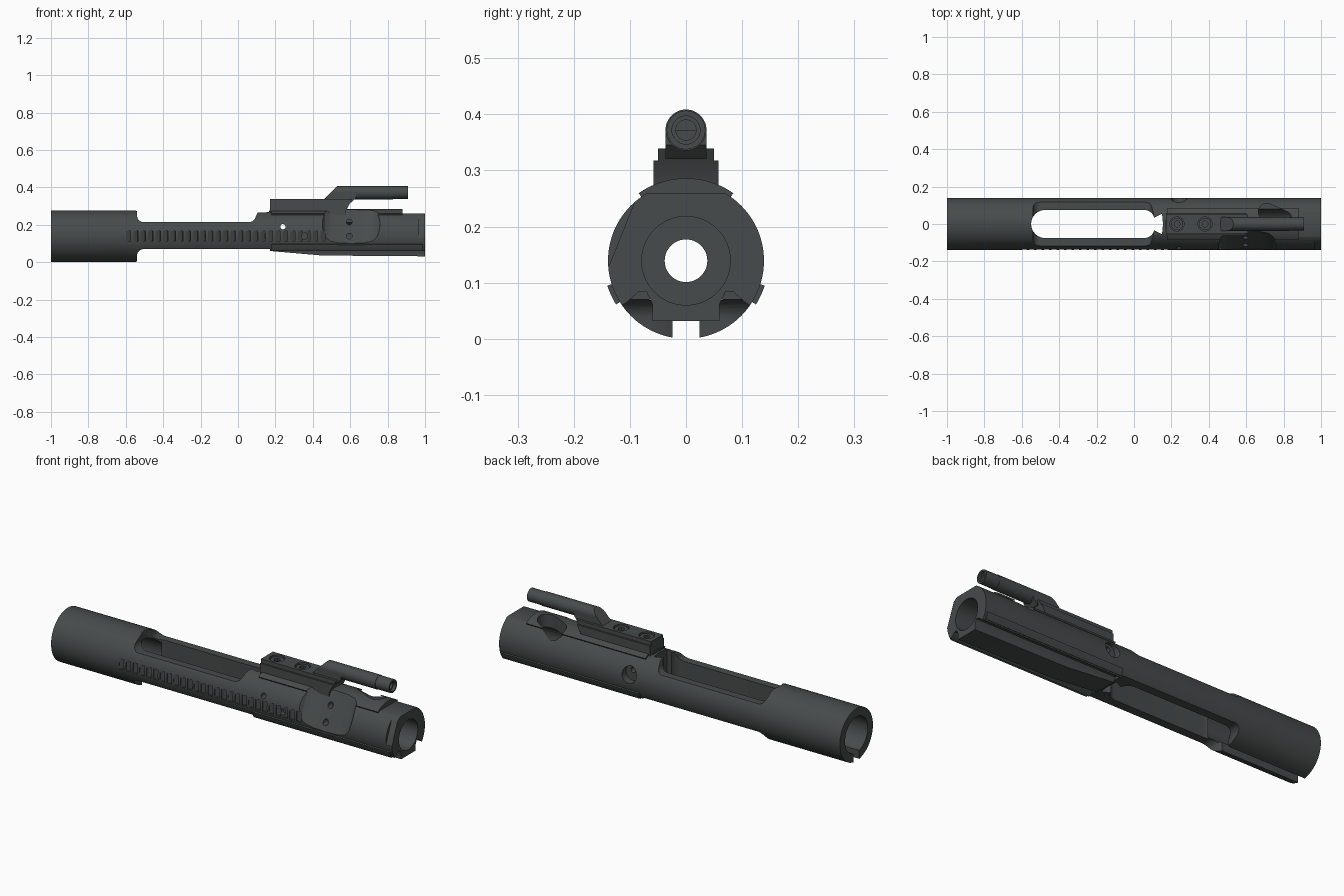
import bpy, bmesh, math
from mathutils import Vector

if "Cube" in bpy.data.objects:
    bpy.data.objects.remove(bpy.data.objects["Cube"])

CZ = 0.139   # height of the main axis
R = 0.139    # main radius

steel = bpy.data.materials.new("dark grey steel")
steel.diffuse_color = (0.062, 0.070, 0.069, 1)
steel.use_nodes = True
steel.node_tree.nodes["Principled BSDF"].inputs["Base Color"].default_value = steel.diffuse_color


def finish(bm, name):
    bmesh.ops.recalc_face_normals(bm, faces=bm.faces)
    me = bpy.data.meshes.new(name)
    bm.to_mesh(me)
    bm.free()
    me.materials.append(steel)
    ob = bpy.data.objects.new(name, me)
    bpy.context.collection.objects.link(ob)
    return ob


def loft(name, a, b):
    """Solid between two matching outlines."""
    bm = bmesh.new()
    va = [bm.verts.new(p) for p in a]
    vb = [bm.verts.new(p) for p in b]
    bm.faces.new(va)
    bm.faces.new(vb)
    n = len(va)
    for i in range(n):
        j = (i + 1) % n
        bm.faces.new((va[i], va[j], vb[j], vb[i]))
    return finish(bm, name)


def prism(name, pts, axis, lo, hi):
    """Extrude a 2D outline along x (points y,z), y (x,z) or z (x,y)."""
    put = {"x": lambda p, d: (d, p[0], p[1]),
           "y": lambda p, d: (p[0], d, p[1]),
           "z": lambda p, d: (p[0], p[1], d)}[axis]
    return loft(name, [put(p, lo) for p in pts], [put(p, hi) for p in pts])


def circle(u, v, r, n=48, a0=0.0, a1=360.0):
    full = abs(a1 - a0) == 360
    k = n if full else n - 1
    return [(u + r * math.cos(math.radians(a0 + (a1 - a0) * i / k)),
             v + r * math.sin(math.radians(a0 + (a1 - a0) * i / k))) for i in range(n)]


def rod(name, x0, x1, r, z=CZ, n=64):
    return prism(name, circle(0, z, r, n), "x", x0, x1)


def sector(name, x0, x1, r0, r1, a0, a1):
    pts = circle(0, CZ, r1, 20, a0, a1) + circle(0, CZ, r0, 20, a1, a0)
    return prism(name, pts, "x", x0, x1)


def boolean(target, tools, op):
    for t in tools:
        t.hide_render = True
        m = target.modifiers.new("bool", "BOOLEAN")
        m.operation, m.solver, m.object = op, "EXACT", t
        bpy.context.view_layer.objects.active = target
        bpy.ops.object.modifier_apply(modifier=m.name)
        bpy.data.objects.remove(t)


# ---- carrier body: cylinder with raised pad and two lower rails
body = rod("carrier_body", -1, 1, R, n=96)
boolean(body, [sector("pad", 0.18, 0.88, 0.12, 0.147, 55, 125),
               sector("rail_l", 0.18, 0.99, 0.12, 0.147, -32, -17.5),
               sector("rail_r", 0.18, 0.99, 0.12, 0.147, 197.5, 212)], "UNION")

cut = []
# waist, upper and lower relief with rounded corners
cut.append(prism("c", [(-0.54, 0.5)] + circle(-0.505, 0.25, 0.035, 8, 180, 270)
                 + circle(0.06, 0.25, 0.035, 8, 270, 350)
                 + [(0.105, 0.265), (0.165, 0.268), (0.165, 0.5)], "y", -0.3, 0.3))
cut.append(prism("c", [(-0.54, -0.2)] + circle(-0.505, 0.035, 0.035, 8, 180, 90)
                 + [(0.17, 0.07), (0.172, 0.06), (0.45, 0.036), (1.1, 0.031), (1.1, -0.2)],
                 "y", -0.3, 0.3))
# flat top at the nose
cut.append(prism("c", [(0.88, 0.26), (1.1, 0.26), (1.1, 0.5), (0.88, 0.5)], "y", -0.3, 0.3))
# long vertical window
cut.append(prism("c", circle(-0.475, 0, 0.075, 20, 90, 270)
                 + circle(0.055, -0.02, 0.055, 8, 270, 345) + [(0.15, -0.055),
                 (0.155, 0), (0.15, 0.055)] + circle(0.055, 0.02, 0.055, 8, 15, 90),
                 "z", -0.2, 0.5))
# bores
cut += [rod("c", -1.1, -0.5, 0.095), rod("c", -0.6, 0.9, 0.038), rod("c", 0.32, 1.1, 0.079)]
# rear bottom slot
cut.append(prism("c", [(-0.024, -0.1), (0.024, -0.1), (0.024, 0.08), (-0.024, 0.08)],
                 "x", -1.1, -0.5))
# grooves between keel and rails
for s in (-1, 1):
    cut.append(prism("c", [(s * y, z) for y, z in
                           [(0.06, -0.1), (0.06, 0.062), (0.07, 0.083), (0.085, 0.083),
                            (0.108, 0.063), (0.2, 0.02), (0.2, -0.1)]], "x", 0.17, 1.1))
# chamfer on the nose side
cut.append(prism("c", [(-0.137, 0.13), (-0.083, 0.265), (-0.2, 0.3), (-0.2, 0.13)],
                 "x", 0.965, 1.1))
# side scoop, square to a tilted direction
a = math.radians(28)
nrm, tan = Vector((0, -math.cos(a), math.sin(a))), Vector((0, math.sin(a), math.cos(a)))
prof = [(-0.155, 0.25), (-0.155, 0.14), (-0.14, 0.122), (-0.115, 0.109), (-0.07, 0.102), (0, 0.1)]
prof += [(-x, d) for x, d in prof[-2::-1]]
base = [Vector((0.605 + x, 0, CZ)) + nrm * d for x, d in prof]
cut.append(loft("c", [p - tan * 0.25 for p in base], [p + tan * 0.25 for p in base]))
# vent holes, pin hole and its wide far side, small dimple
for x, z, r, y0, y1 in [(0.595, 0.215, 0.015, -0.2, -0.03), (0.595, 0.14, 0.015, -0.2, -0.05),
                        (0.24, 0.19, 0.014, -0.3, 0.3), (0.24, 0.175, 0.042, 0.1, 0.3),
                        (0.355, 0.14, 0.016, -0.3, -0.11)]:
    cut.append(prism("c", circle(x, z, r, 24), "y", y0, y1))
# slanted pin slot on top
cut.append(prism("c", circle(0.71, 0.065, 0.045, 16, 66, 246)
                 + circle(0.80, 0.025, 0.045, 16, 246, 426), "z", CZ, 0.5))
# row of side serrations
for i in range(27):
    x = -0.6 + 0.04 * i
    cut.append(prism("c", [(x, -0.16), (x, -0.135), (x + 0.024, -0.122), (x + 0.028, -0.16)],
                     "z", 0.113, 0.168))
boolean(body, cut, "DIFFERENCE")

# ---- gas key: base, stepped cap, neck and tube
key_base = prism("key_base", [(0.17, 0.25), (0.17, 0.318), (0.6, 0.318), (0.575, 0.27), (0.575, 0.25)],
                 "y", -0.058, 0.058)
key_cap = prism("key_cap", [(0.17, 0.31), (0.17, 0.339), (0.61, 0.339), (0.595, 0.31)],
                "y", -0.05, 0.05)
for part in (key_base, key_cap):
    boolean(part, [prism("c", circle(x, 0, 0.038, 32), "z", 0.3, 0.4)
                   for x in (0.23, 0.38)], "DIFFERENCE")
key_neck = prism("key_neck", [(0.462, 0.32), (0.462, 0.337), (0.497, 0.372), (0.63, 0.372),
                              (0.63, 0.345), (0.605, 0.32)], "y", -0.0365, 0.0365)
key_tube = rod("key_tube", 0.44, 0.83, 0.0365, 0.372, 48)
boolean(key_tube, [rod("c", 0.6, 1.1, 0.018, 0.372, 32),
                   prism("c", [(0.40, 0.275), (0.56, 0.437), (0.40, 0.437)], "y", -0.2, 0.2)],
        "DIFFERENCE")
key_tip = rod("key_tube_tip", 0.825, 0.91, 0.0345, 0.372, 48)
boolean(key_tip, [rod("c", 0.7, 1.1, 0.018, 0.372, 32), rod("c", 0.895, 1.1, 0.025, 0.372, 32)],
        "DIFFERENCE")

# ---- key screws with hex sockets
for i, x in enumerate((0.23, 0.38)):
    screw = prism("key_screw_%d" % (i + 1), circle(x, 0, 0.033, 32), "z", 0.28, 0.332)
    boolean(screw, [prism("c", circle(x, 0, 0.017, 6), "z", 0.31, 0.4)], "DIFFERENCE")

# ---- smooth shading with crisp edges
for ob in bpy.context.collection.objects:
    bpy.ops.object.select_all(action="DESELECT")
    ob.select_set(True)
    bpy.context.view_layer.objects.active = ob
    bpy.ops.object.shade_smooth_by_angle(angle=math.radians(30))
